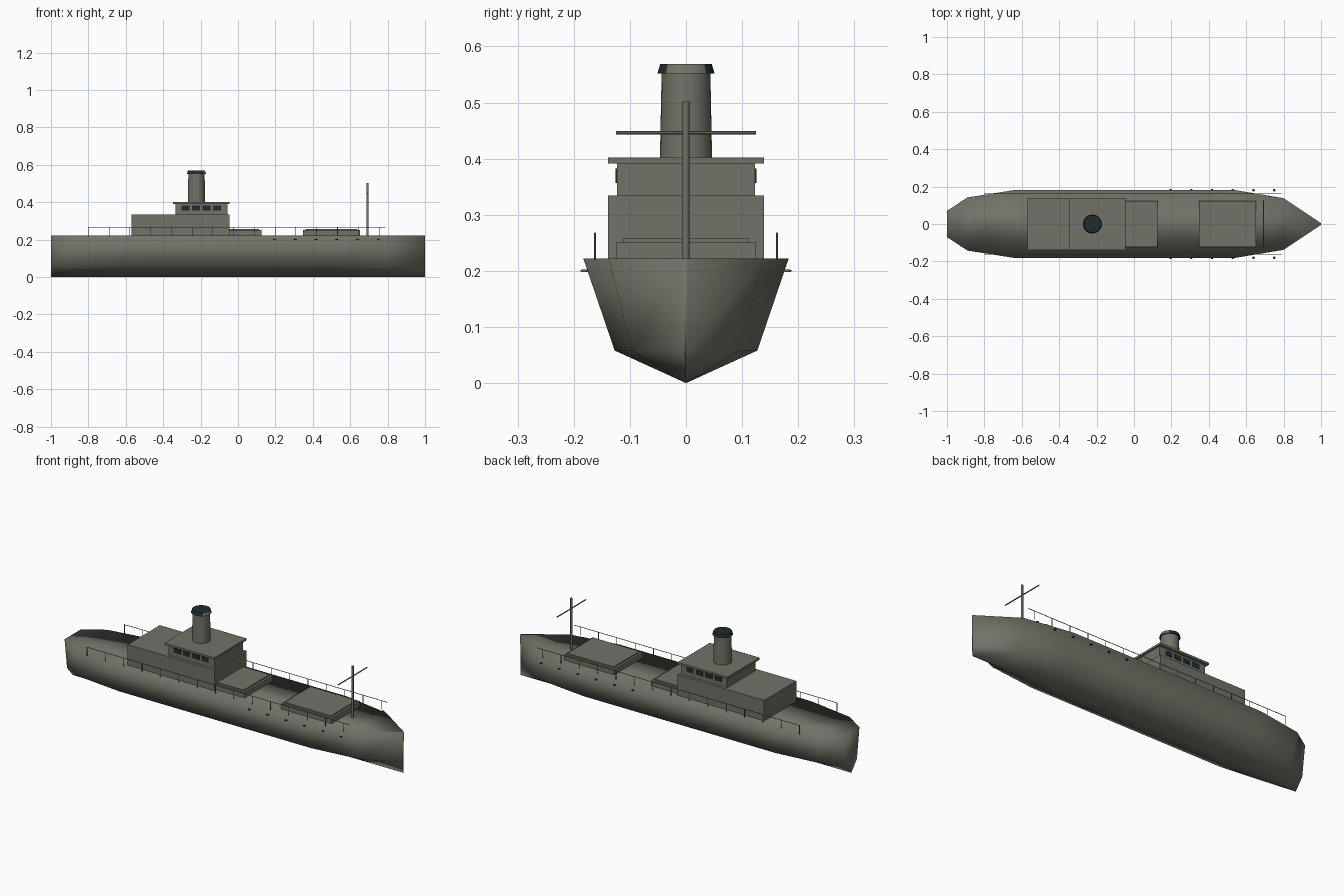
import bpy, bmesh, math
from mathutils import Matrix

cube = bpy.data.objects.get("Cube")
if cube:
    bpy.data.objects.remove(cube, do_unlink=True)


def material(name, colour):
    m = bpy.data.materials.new(name)
    m.use_nodes = True
    m.diffuse_color = (*colour, 1)
    m.node_tree.nodes["Principled BSDF"].inputs["Base Color"].default_value = (*colour, 1)
    return m


GREY = material("warm_grey_paint", (0.168, 0.168, 0.138))
GLASS = material("dark_teal", (0.014, 0.026, 0.027))
DECK = 0.222


def finish(name, bm, mat, smooth=None):
    bmesh.ops.recalc_face_normals(bm, faces=bm.faces)
    mesh = bpy.data.meshes.new(name)
    bm.to_mesh(mesh)
    bm.free()
    mesh.materials.append(mat)
    obj = bpy.data.objects.new(name, mesh)
    bpy.context.collection.objects.link(obj)
    if smooth == "all":
        mesh.shade_smooth()
    elif smooth:
        bpy.ops.object.select_all(action="DESELECT")
        obj.select_set(True)
        bpy.context.view_layer.objects.active = obj
        bpy.ops.object.shade_smooth_by_angle(angle=math.radians(40))
    return obj


def box(name, x0, x1, y0, y1, z0, z1, mat=GREY):
    bm = bmesh.new()
    place = Matrix.Translation(((x0 + x1) / 2, (y0 + y1) / 2, (z0 + z1) / 2))
    size = Matrix.Diagonal((x1 - x0, y1 - y0, z1 - z0, 1))
    bmesh.ops.create_cube(bm, size=1, matrix=place @ size)
    return finish(name, bm, mat)


def rod(name, centre, length, r0, r1=None, axis="Z", mat=GREY, sides=12):
    bm = bmesh.new()
    turn = {"X": Matrix.Rotation(math.pi / 2, 4, "Y"),
            "Y": Matrix.Rotation(math.pi / 2, 4, "X"), "Z": Matrix()}[axis]
    bmesh.ops.create_cone(bm, cap_ends=True, segments=sides, radius1=r0,
                          radius2=r0 if r1 is None else r1, depth=length,
                          matrix=Matrix.Translation(centre) @ turn)
    return finish(name, bm, mat, "angle")


# Hull: one V-shaped section scaled along the length, with a very narrow stem
stations = [(-1, 0.07), (-0.89, 0.142), (-0.63, 0.183),
            (0.53, 0.183), (0.8, 0.138), (1, 0.004)]
section = [(1, DECK), (0.695, 0.058), (0, 0), (-0.695, 0.058), (-1, DECK)]
bm = bmesh.new()
rings = [[bm.verts.new((x, w * s, z)) for s, z in section] for x, w in stations]
for a, b in zip(rings, rings[1:]):
    for i in range(5):
        j = (i + 1) % 5
        bm.faces.new((a[i], a[j], b[j], b[i]))
bm.faces.new(rings[0])
bm.faces.new(rings[-1])
finish("hull", bm, GREY, "all")

# Deckhouse, wheelhouse and roof
box("deckhouse", -0.57, -0.046, -0.139, 0.139, DECK - 0.01, 0.334)
box("wheelhouse", -0.335, -0.055, -0.123, 0.123, 0.334, 0.391)
box("wheelhouse_roof", -0.348, -0.046, -0.139, 0.139, 0.391, 0.402)
for side, label in ((1, "left"), (-1, "right")):
    for i in range(4):
        x = -0.28 + 0.056 * i
        y0, y1 = sorted((side * 0.12, side * 0.1255))
        box(f"{label}_window_{i + 1}", x - 0.021, x + 0.021, y0, y1, 0.357, 0.382, GLASS)

# Funnel and its flared cap, painted grey on the forward side
rod("funnel", (-0.222, 0, 0.477), 0.15, 0.0465, 0.0435, sides=24)
cap = rod("funnel_cap", (-0.222, 0, 0.56), 0.017, 0.051, 0.046, mat=GLASS, sides=16)
cap.data.materials.append(GREY)
for face in cap.data.polygons:
    face.material_index = int(face.normal.x > 0.6)

# Cargo hatches with raised lids
for label, x0, x1 in (("aft", -0.1, 0.125), ("fore", 0.348, 0.652)):
    box(f"{label}_hatch", x0, x1, -0.124, 0.124, DECK - 0.01, 0.251)
    box(f"{label}_hatch_lid", x0 + 0.012, x1 - 0.012, -0.112, 0.112, 0.251, 0.258)

# Mast and yard
rod("mast", (0.693, 0, 0.357), 0.29, 0.006)
rod("yard", (0.693, 0, 0.446), 0.25, 0.003, axis="Y", sides=8)

# Railings, and the small rimmed discs along each side
for side, label in ((1, "left"), (-1, "right")):
    rod(f"{label}_rail", (-0.007, side * 0.162, 0.267), 1.592, 0.0016,
        axis="X", sides=8)
    for i in range(15):
        rod(f"{label}_rail_post_{i + 1}", (-0.8 + 0.111 * i, side * 0.162, 0.243),
            0.048, 0.0016, sides=6)
    for i in range(6):
        centre = (0.195 + 0.111 * i, side * 0.181, 0.2)
        rod(f"{label}_porthole_rim_{i + 1}", centre, 0.003, 0.007)
        rod(f"{label}_porthole_glass_{i + 1}", centre, 0.004, 0.0055, mat=GLASS)
